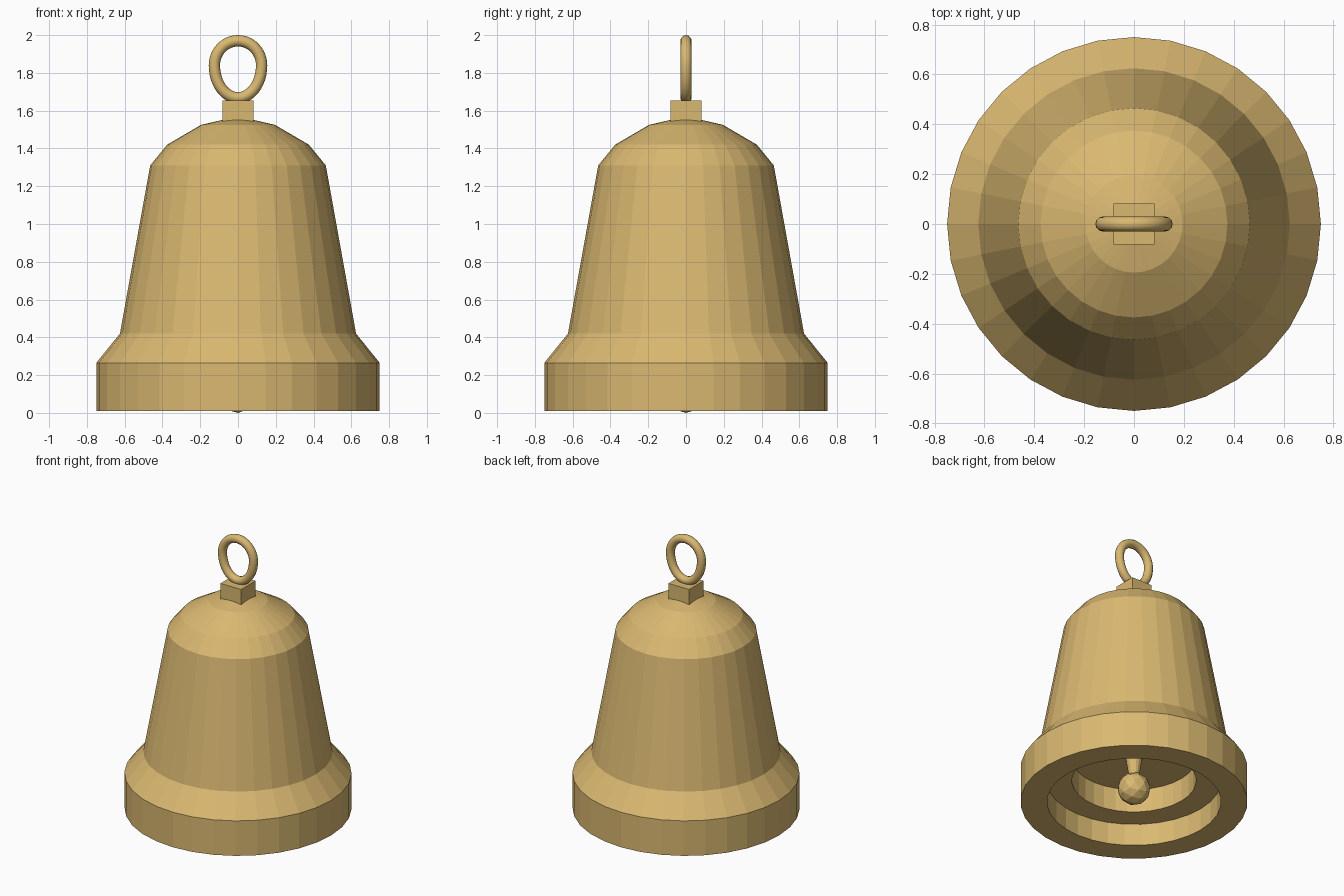
import bpy, bmesh, math

if "Cube" in bpy.data.objects:
    bpy.data.objects.remove(bpy.data.objects["Cube"])

brass = bpy.data.materials.new("brass")
brass.diffuse_color = (0.70, 0.48, 0.165, 1)
brass.use_nodes = True
brass.node_tree.nodes["Principled BSDF"].inputs["Base Color"].default_value = brass.diffuse_color


def finish(name, bm, smooth=False):
    bmesh.ops.remove_doubles(bm, verts=bm.verts, dist=1e-5)
    bmesh.ops.recalc_face_normals(bm, faces=bm.faces)
    for f in bm.faces:
        f.smooth = smooth
    me = bpy.data.meshes.new(name)
    bm.to_mesh(me)
    bm.free()
    me.materials.append(brass)
    ob = bpy.data.objects.new(name, me)
    bpy.context.collection.objects.link(ob)
    return ob


def lathe(name, profile, sides):
    # Revolve an (r, z) profile around the z axis
    bm = bmesh.new()
    rings = [[bm.verts.new((r * math.cos(2 * math.pi * i / sides),
                            r * math.sin(2 * math.pi * i / sides), z))
              for i in range(sides)] if r > 0 else [bm.verts.new((0, 0, z))] * sides
             for r, z in profile]
    for a, b in zip(rings, rings[1:]):
        for i in range(sides):
            j = (i + 1) % sides
            bm.faces.new(list(dict.fromkeys((a[i], a[j], b[j], b[i]))))
    return finish(name, bm)


# Bell body: stepped underside, flared rim, tapered wall and dome
lathe("bell_body", [(0, 0.34), (0.41, 0.34), (0.41, 0.17), (0.575, 0.17),
                    (0.575, 0.01), (0.75, 0.01), (0.75, 0.265), (0.625, 0.42),
                    (0.465, 1.31), (0.375, 1.42), (0.195, 1.525), (0, 1.57)], 32)

# Clapper: tapered stem and ball
lathe("clapper_stem", [(0, 0.18), (0.03, 0.18), (0.056, 0.345), (0, 0.345)], 16)
bm = bmesh.new()
bmesh.ops.create_icosphere(bm, subdivisions=2, radius=0.11)
bmesh.ops.translate(bm, verts=bm.verts, vec=(0, 0, 0.11))
finish("clapper_ball", bm)

# Square block on the crown
bm = bmesh.new()
bmesh.ops.create_cube(bm, size=1)
bmesh.ops.scale(bm, verts=bm.verts, vec=(0.166, 0.166, 0.13))
bmesh.ops.translate(bm, verts=bm.verts, vec=(0, 0, 1.59))
finish("crown_block", bm)

# Egg-shaped hanging loop, narrower at the bottom
N, M, R = 48, 12, 0.03


def egg(t):
    s = math.sin(t)
    return 0.125 * math.cos(t), 1.84 + (0.13 if s > 0 else 0.172) * s


bm = bmesh.new()
rings = []
for i in range(N):
    t = 2 * math.pi * i / N
    x, z = egg(t)
    (x0, z0), (x1, z1) = egg(t - 0.01), egg(t + 0.01)
    d = math.hypot(x1 - x0, z1 - z0)
    nx, nz = (z1 - z0) / d, -(x1 - x0) / d
    rings.append([bm.verts.new((x + nx * R * math.cos(a), R * math.sin(a),
                                z + nz * R * math.cos(a)))
                  for a in (2 * math.pi * k / M for k in range(M))])
for i in range(N):
    a, b = rings[i], rings[(i + 1) % N]
    for k in range(M):
        l = (k + 1) % M
        bm.faces.new((a[k], a[l], b[l], b[k]))
finish("hanging_loop", bm, smooth=True)
